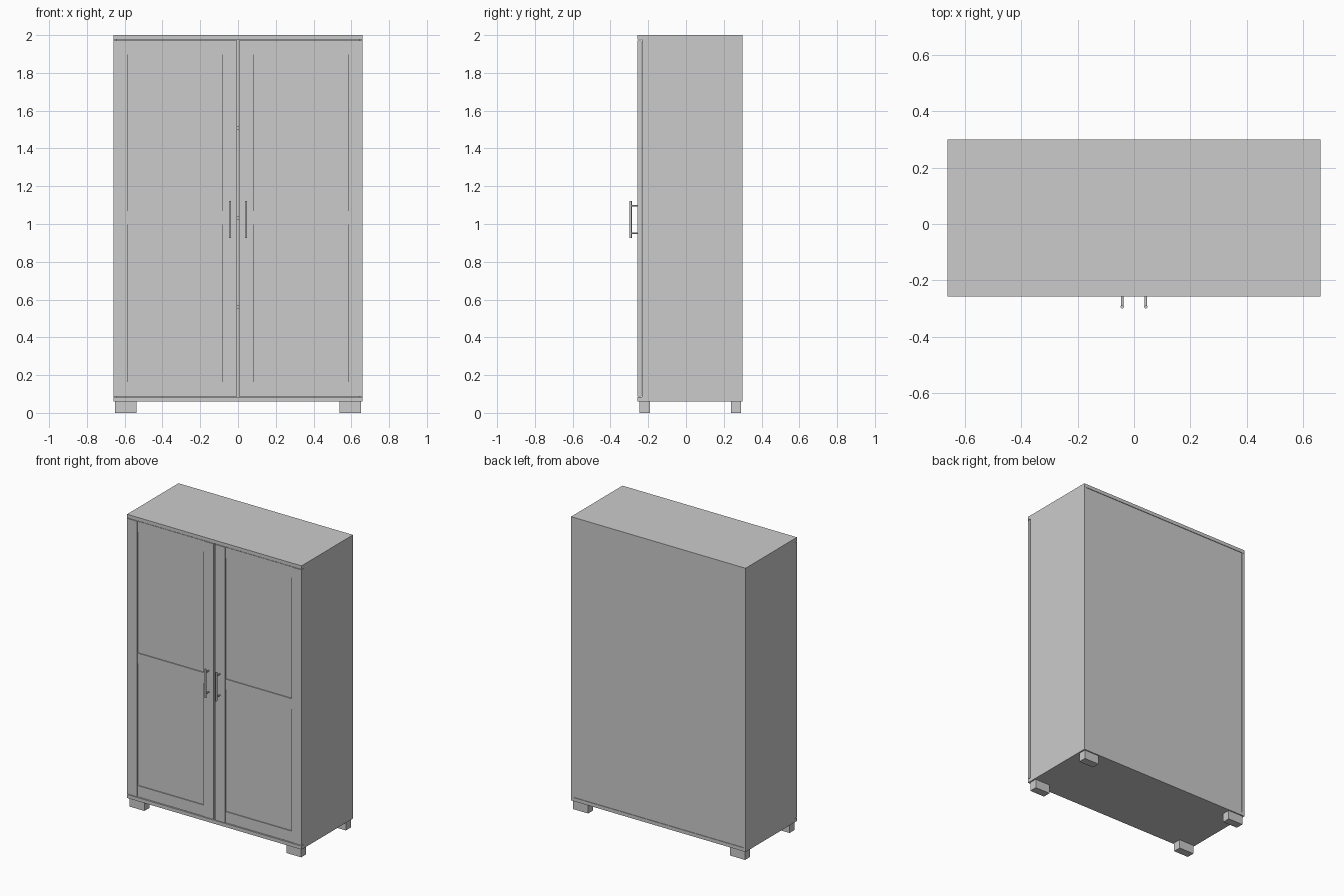
import bpy
from mathutils import Vector

if "Cube" in bpy.data.objects:
    bpy.data.objects.remove(bpy.data.objects["Cube"])


def box(name, x0, x1, y0, y1, z0, z1):
    """Axis-aligned box between two corners."""
    xs, ys, zs = sorted((x0, x1)), (y0, y1), (z0, z1)
    verts = [(x, y, z) for x in xs for y in ys for z in zs]
    faces = [(0, 1, 3, 2), (4, 6, 7, 5), (0, 4, 5, 1),
             (2, 3, 7, 6), (0, 2, 6, 4), (1, 5, 7, 3)]
    me = bpy.data.meshes.new(name)
    me.from_pydata(verts, [], faces)
    ob = bpy.data.objects.new(name, me)
    bpy.context.collection.objects.link(ob)
    return ob


def rod(name, a, b, r):
    """Round bar from a to b."""
    a, b = Vector(a), Vector(b)
    d = b - a
    bpy.ops.mesh.primitive_cylinder_add(vertices=24, radius=r, depth=d.length,
                                        location=(a + b) / 2,
                                        rotation=d.to_track_quat('Z', 'Y').to_euler())
    ob = bpy.context.object
    ob.name = name
    bpy.ops.object.shade_smooth_by_angle()
    return ob


W = 0.66                      # half width
FRONT, BACK = -0.256, 0.299   # front of doors, back of carcass
CARCASS = -0.233              # front edge of the sides
Z0, Z1 = 0.06, 2.0
T = 0.024                     # board thickness

# Carcass
box("top_board", -W, W, FRONT, BACK, Z1 - T, Z1)
box("bottom_board", -W, W, FRONT, BACK, Z0, Z0 + T)
box("back_panel", -W + 0.02, W - 0.02, BACK - 0.012, BACK - 0.004, Z0 + T, Z1 - T)

# Interior shelves, visible only through the door gap
for i, z in enumerate((0.56, 1.03, 1.51)):
    box(f"shelf_{i + 1}", -W + 0.02, W - 0.02, -0.2, BACK - 0.012, z - 0.01, z + 0.01)

for s, side in ((-1, "left"), (1, "right")):
    box(f"{side}_side_board", s * (W - 0.02), s * W, CARCASS, BACK - 0.001, Z0 + T, Z1 - T)

    # Feet
    for end, y in (("front", -0.245), ("back", 0.237)):
        box(f"{side}_{end}_foot", s * 0.537, s * 0.65, y, y + 0.054, 0, Z0)

    # Door: upright stiles, slightly set-back rails, recessed panel
    db, dt = Z0 + T + 0.004, Z1 - T - 0.004
    yb = FRONT + 0.02
    box(f"{side}_door_outer_stile", s * 0.585, s * W, FRONT, yb, db, dt)
    box(f"{side}_door_inner_stile", s * 0.006, s * 0.081, FRONT, yb, db, dt)
    for part, za, zb in (("bottom", db, 0.164), ("middle", 0.998, 1.07),
                         ("top", 1.897, dt)):
        box(f"{side}_door_{part}_rail", s * 0.081, s * 0.585, FRONT + 0.004, yb, za, zb)
    box(f"{side}_door_panel", s * 0.081, s * 0.585, FRONT + 0.010, yb - 0.003, db, dt)

    # Bar handle with two posts
    hx, hy = s * 0.042, -0.293
    rod(f"{side}_handle_bar", (hx, hy, 0.925), (hx, hy, 1.122), 0.006)
    for i, z in enumerate((0.951, 1.096)):
        rod(f"{side}_handle_post_{i + 1}", (hx, hy, z), (hx, FRONT + 0.002, z), 0.0045)
